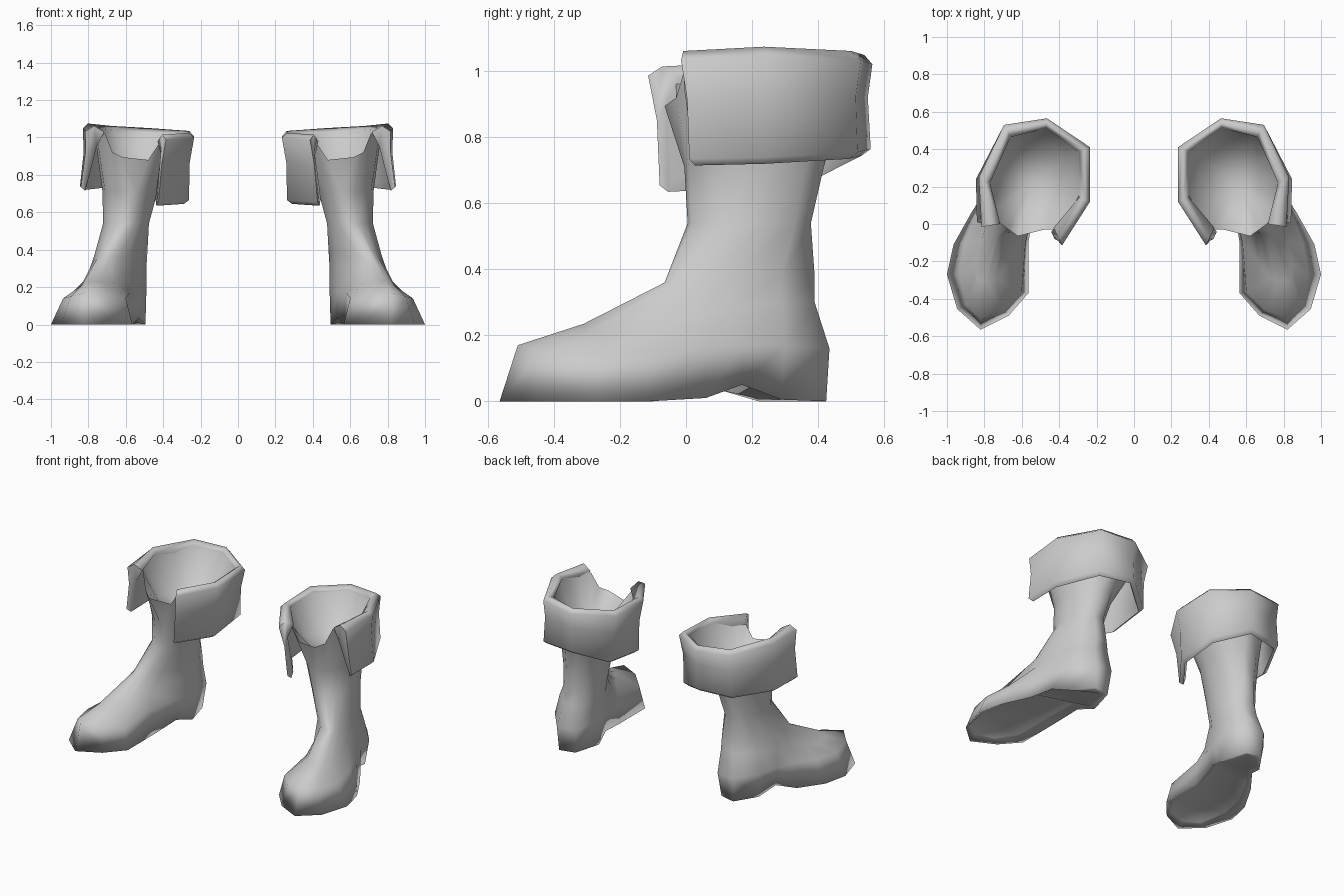
import bpy, bmesh, math
from mathutils import Vector

if "Cube" in bpy.data.objects:
    bpy.data.objects.remove(bpy.data.objects["Cube"])

grey = bpy.data.materials.new("boot_grey")
grey.diffuse_color = (0.6, 0.6, 0.6, 1)
grey.use_nodes = True
grey.node_tree.nodes["Principled BSDF"].inputs["Base Color"].default_value = grey.diffuse_color


def finish(bm, name, angle):
    """Turn a right-hand part into a smooth object mirrored to the left."""
    bmesh.ops.recalc_face_normals(bm, faces=bm.faces)
    me = bpy.data.meshes.new(name)
    bm.to_mesh(me)
    bm.free()
    me.materials.append(grey)
    ob = bpy.data.objects.new(name, me)
    bpy.context.collection.objects.link(ob)
    bpy.ops.object.select_all(action='DESELECT')
    ob.select_set(True)
    bpy.context.view_layer.objects.active = ob
    bpy.ops.object.shade_smooth_by_angle(angle=math.radians(angle))
    ob.modifiers.new("pair", 'MIRROR').use_mirror_merge = False
    return ob


def bridge(bm, a, b, closed=True):
    n = len(a)
    for i in range(n if closed else n - 1):
        j = (i + 1) % n
        bm.faces.new((a[i], a[j], b[j], b[i]))


# Boot: fourteen columns, starting at the toe and going round by the outer side
sole = [(.82, -.565, 0), (.945, -.455, 0), (1, -.27, 0), (.965, -.11, 0), (.87, .06, .01),
        (.79, .17, .05), (.745, .29, .005), (.65, .425, 0), (.545, .4, 0), (.495, .22, 0),
        (.53, .1, .035), (.565, -.1, 0), (.565, -.37, 0), (.67, -.49, 0)]
toe_top = [(.82, -.51, .17), (.895, -.43, .15), (.935, -.27, .14), (.905, -.1, .15), (.84, .06, .17),
           (.8, .17, .17), (.77, .3, .17), (.66, .435, .16), (.53, .42, .16), (.49, .25, .17)]
toe_top += [(.53, .1, .17), (.58, -.1, .17), (.6, -.36, .14), (.7, -.46, .16)]
instep = [(.79, -.31, .235), (.835, -.3, .21), (.845, -.22, .195), (.82, -.1, .22), (.79, .03, .27),
          (.78, .14, .29), (.74, .29, .3), (.64, .39, .3), (.53, .385, .3), (.49, .25, .3)]
instep += [(.53, .1, .3), (.615, -.07, .26), (.67, -.21, .225), (.74, -.29, .23)]


def shaft(cx, cy, z, rx, ry):
    """Oval ring of the leg."""
    angles = (0, 20, 45, 65, 85, 105, 135, 165, 200, 245, 285, 315, 335, 348)
    return [(cx + rx * math.sin(math.radians(a)), cy - ry * math.cos(math.radians(a)), z)
            for a in angles]


ankle = [(.72, -.065, .36), (.735, -.06, .36), (.75, -.04, .36), (.763, 0, .36), (.768, .06, .37),
         (.758, .15, .38), (.71, .29, .38), (.62, .39, .38), (.53, .375, .38), (.485, .25, .38)]
ankle += [(.52, .1, .38), (.58, .02, .37), (.64, -.03, .36), (.68, -.055, .36)]
# The rim flares out and dips into a notch at the front
rim = [(.62, -.065, .895), (.67, -.03, .92), (.71, 0, 1.02), (.76, .06, 1.04), (.77, .15, 1.05),
       (.77, .25, 1.05), (.73, .37, 1.05), (.65, .48, 1.04), (.47, .51, 1.02), (.295, .39, 1.01)]
rim += [(.295, .15, 1.0), (.36, .02, .99), (.42, -.03, .97), (.48, -.03, .88)]

bm = bmesh.new()
levels = [sole, toe_top, instep, ankle, shaft(.597, .195, .54, .125, .19),
          shaft(.575, .21, .71, .15, .215), rim]
rings = [[bm.verts.new(p) for p in lv] for lv in levels]
for low, high in zip(rings, rings[1:]):
    bridge(bm, low, high)

# Sole: slightly recessed under the forefoot, flat under the heel
inner = []
for i, p in enumerate(sole):
    mid = (Vector(p) + Vector(sole[-i % 14])) / 2
    if i == 0:
        mid.y += .2
    if i == 7:
        mid.y -= .2
    q = Vector(p).lerp(mid, .25)
    q.z += .03 if q.y < .18 else .002
    inner.append(bm.verts.new(q))
bridge(bm, rings[0], inner)
for i in range(7):
    loop = [inner[k % 14] for k in (i, i + 1, 13 - i, 14 - i)]
    bm.faces.new(list(dict.fromkeys(loop)))
finish(bm, "boot", 180)

# Lining: shallow bowl inside the rim
bm = bmesh.new()
middle = Vector((.55, .22, .76))
edge = [bm.verts.new(p) for p in rim]
bowl = []
for p in rim:
    q = Vector(p).lerp(middle, .36)
    q.z = .82
    bowl.append(bm.verts.new(q))
bridge(bm, edge, bowl)
floor = bm.verts.new(middle)
for i in range(14):
    bm.faces.new((bowl[i], bowl[(i + 1) % 14], floor))
finish(bm, "lining", 180)

# Cuff: folded-over band, open at the front; columns run from the outer flap to the inner flap
lip = [(.715, 0, 1.03), (.77, .22, 1.05), (.66, .465, 1.04), (.47, .51, 1.02),
       (.295, .385, 1.01), (.295, .14, 1.0), (.43, -.02, .98)]
top = [(.815, -.015, 1.062), (.83, .25, 1.075), (.695, .53, 1.062), (.465, .565, 1.05),
       (.235, .41, 1.035), (.235, .12, 1.025), (.385, -.115, 1.015)]
hem = [(.84, .01, .735), (.845, .24, .74), (.7, .52, .755), (.47, .56, .765),
       (.27, .41, .695), (.262, .13, .665), (.425, -.08, .655)]
centre = Vector((.56, .22, 0))

bm = bmesh.new()
bands = []
for l, t, h in zip(lip, top, hem):
    l, t, h = Vector(l), Vector(t), Vector(h)
    inward = centre - h
    inward.z = 0
    inward.normalize()
    crest = t.lerp(l, .45)
    crest.z = t.z
    outer = t - Vector((0, 0, .028))
    mid = t.lerp(h, .45) + inward * .012
    tuck = h + inward * .028 - Vector((0, 0, .02))
    back = h + inward * .042 + Vector((0, 0, .02))
    under = t.lerp(l, .6) - Vector((0, 0, .09))
    bands.append([bm.verts.new(p) for p in (l, crest, outer, mid, h, tuck, back, under)])
for a, b in zip(bands, bands[1:]):
    bridge(bm, a, b)
for end in (bands[0], bands[-1]):
    bm.faces.new(end)
finish(bm, "cuff", 88)
